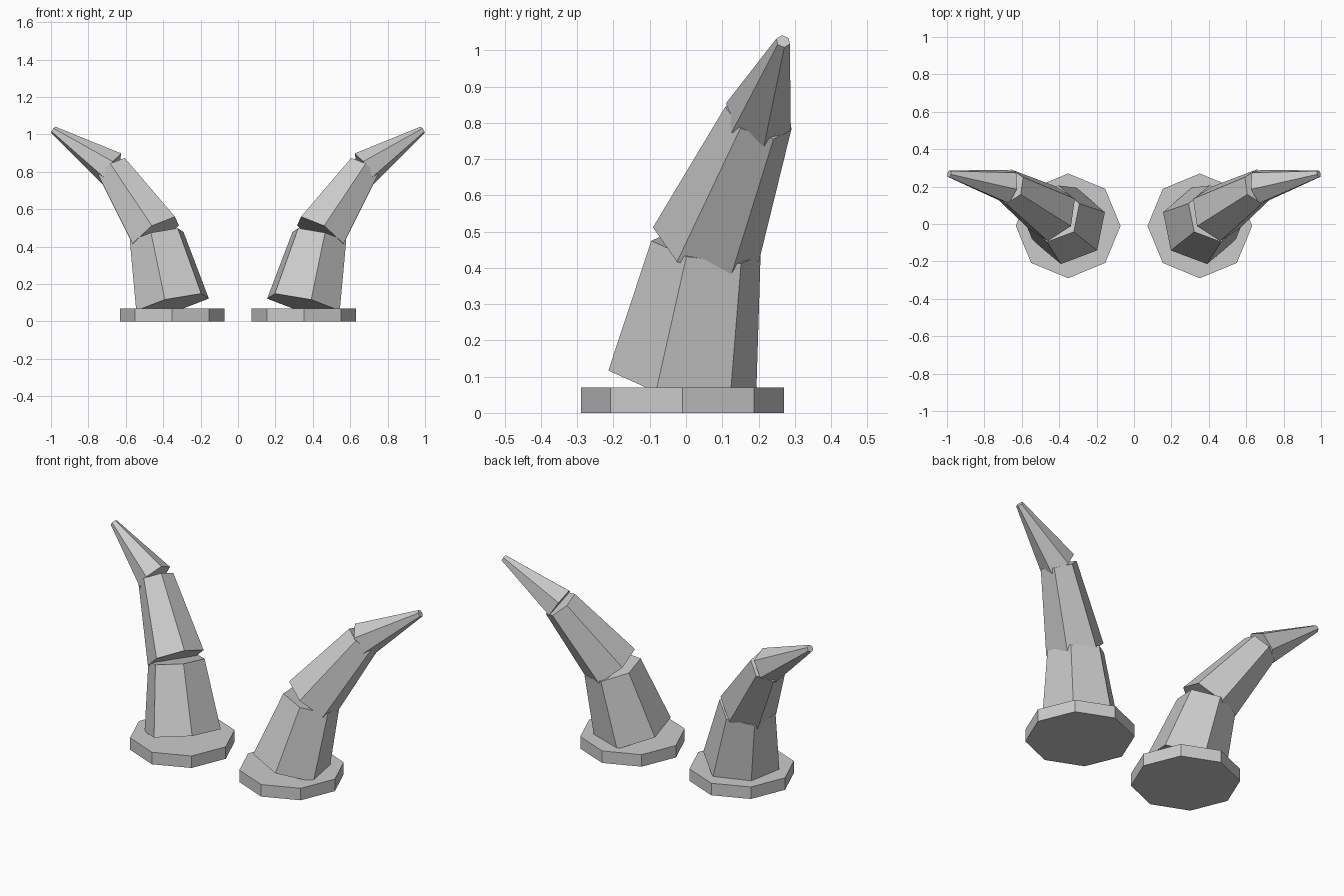
import bpy
import bmesh
from math import cos, sin, tau
from mathutils import Vector

cube = bpy.data.objects.get("Cube")
if cube:
    bpy.data.objects.remove(cube)

# Single flat material
grey = bpy.data.materials.new("light grey")
grey.use_nodes = True
colour = (0.6, 0.6, 0.6, 1)
grey.diffuse_color = colour
grey.node_tree.nodes["Principled BSDF"].inputs["Base Color"].default_value = colour


def frustum(name, side, start, end, r_start, r_end, corner, sides):
    """Closed tapered prism; corner is the direction of its first corner."""
    start, end = Vector(start), Vector(end)
    axis = (end - start).normalized()
    u = Vector(corner)
    u = (u - axis * u.dot(axis)).normalized()
    v = axis.cross(u)
    bm = bmesh.new()
    rings = []
    for centre, radius in ((start, r_start), (end, r_end)):
        ring = []
        for i in range(sides):
            a = tau * i / sides
            p = centre + (u * cos(a) + v * sin(a)) * radius
            ring.append(bm.verts.new((p.x * side, p.y, p.z)))
        rings.append(ring)
        bm.faces.new(ring)
    for i in range(sides):
        j = (i + 1) % sides
        bm.faces.new((rings[0][i], rings[0][j], rings[1][j], rings[1][i]))
    bmesh.ops.recalc_face_normals(bm, faces=bm.faces)
    mesh = bpy.data.meshes.new(name)
    bm.to_mesh(mesh)
    bm.free()
    mesh.materials.append(grey)
    obj = bpy.data.objects.new(name, mesh)
    bpy.context.collection.objects.link(obj)


# Part: start, end, start radius, end radius, corner direction, sides
parts = {
    "base_plate": ((0.352, -0.01, 0), (0.352, -0.01, 0.07), 0.28, 0.28, (1, 0, 0), 8),
    "lower_horn": ((0.35, -0.01, 0.09), (0.435, 0.055, 0.455), 0.21, 0.155, (0.04, -0.2, 0.025), 6),
    "middle_horn": ((0.44, 0.055, 0.465), (0.67, 0.2, 0.815), 0.155, 0.097, (0.02, -0.145, 0.045), 6),
    "horn_tip": ((0.675, 0.2, 0.817), (0.988, 0.268, 1.025), 0.097, 0.02, (-0.006, -0.09, 0.038), 6),
}

# Mirrored pair of horns
for label, side in (("left", 1), ("right", -1)):
    for part, shape in parts.items():
        frustum(f"{label}_{part}", side, *shape)
